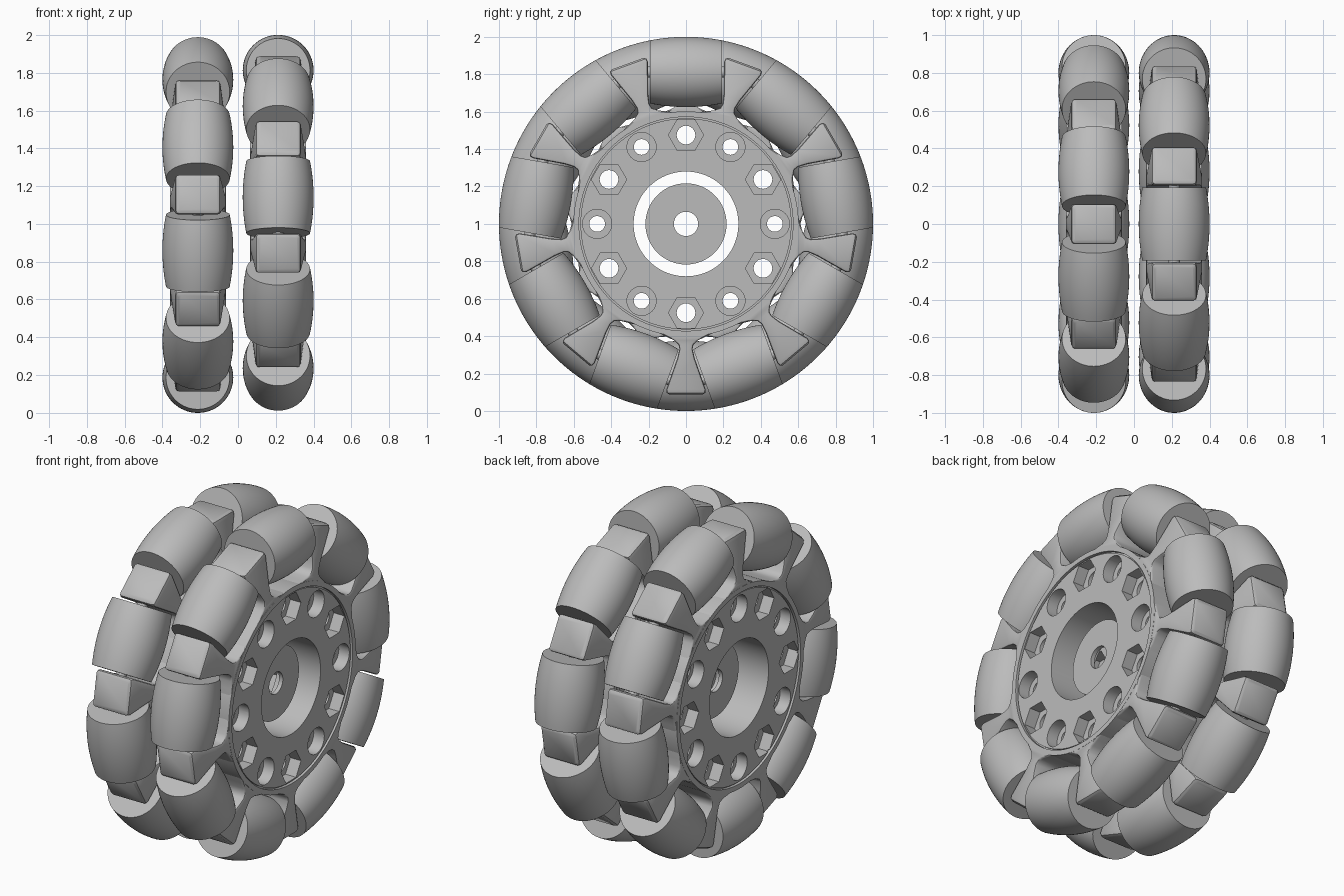
import bpy, bmesh
from math import pi, sin, cos, sqrt, radians
from mathutils import Matrix, Vector

if "Cube" in bpy.data.objects:
    bpy.data.objects.remove(bpy.data.objects["Cube"])

grey = bpy.data.materials.new("plain_grey")
grey.use_nodes = True
GREY = (0.5, 0.5, 0.5, 1)
grey.diffuse_color = GREY
grey.node_tree.nodes["Principled BSDF"].inputs["Base Color"].default_value = GREY

ROLLERS = 9
WHEEL_X = 0.2125
ROLLER_R = 0.1875
AXIS_R = 1 - ROLLER_R
HALF_LEN = 0.193
BOLT_R = 0.475


def finish(bm, name, angle=30):
    bmesh.ops.recalc_face_normals(bm, faces=bm.faces)
    mesh = bpy.data.meshes.new(name)
    bm.to_mesh(mesh)
    bm.free()
    mesh.materials.append(grey)
    obj = bpy.data.objects.new(name, mesh)
    bpy.context.collection.objects.link(obj)
    smooth(obj, angle)
    return obj


def smooth(obj, angle=30):
    bpy.ops.object.select_all(action='DESELECT')
    obj.select_set(True)
    bpy.context.view_layer.objects.active = obj
    bpy.ops.object.shade_smooth_by_angle(angle=radians(angle))


def loft(bm, rings, closed=False):
    """Skin a list of equal-length point rings, capping the ends unless closed."""
    loops = [[bm.verts.new(p) for p in ring] for ring in rings]
    n = len(loops[0])
    pairs = list(zip(loops, loops[1:])) + ([(loops[-1], loops[0])] if closed else [])
    for a, b in pairs:
        for i in range(n):
            j = (i + 1) % n
            bm.faces.new((a[i], a[j], b[j], b[i]))
    if not closed:
        bm.faces.new(loops[0])
        bm.faces.new(loops[-1])


def circle(x, r, n, cy=0, cz=0):
    return [Vector((x, cy + r * cos(2 * pi * i / n), cz + r * sin(2 * pi * i / n)))
            for i in range(n)]


def lathe(name, profile, n, closed=False):
    """Turn (x, radius) points around the x axis."""
    bm = bmesh.new()
    loft(bm, [circle(x, r, n) for x, r in profile], closed)
    return finish(bm, name)


def copy(obj, name, matrix):
    new = bpy.data.objects.new(name, obj.data)
    bpy.context.collection.objects.link(new)
    new.matrix_world = matrix
    return new


def bolt_cutter(specs):
    """Cylinders or hexagons on the bolt circle: (angle, radius, sides, x0, x1)."""
    bm = bmesh.new()
    for deg, r, n, x0, x1 in specs:
        cy, cz = BOLT_R * cos(radians(deg)), BOLT_R * sin(radians(deg))
        loft(bm, [circle(x, r, n, cy, cz) for x in (x0, x1)])
    obj = finish(bm, "cutter")
    obj.hide_render = True
    return obj


# Hub: turned plate with a shallow groove and a raised rim
side = [(0.14, 0.28), (0.14, 0.564), (0.13, 0.564), (0.13, 0.572),
        (0.148, 0.572), (0.148, 0.602)]
hub = lathe("hub", side + [(-x, r) for x, r in reversed(side)], 108, True)

# Bolt holes, then hexagon and round recesses that swap from side to side
holes, recesses = [], []
for k in range(12):
    deg, hexed = 30 * k, k % 2 == 1
    holes.append((deg, 0.05 if hexed else 0.042, 24, -1, 1))
    out = 1 if hexed else -1
    recesses.append((deg, 0.094, 6, out * 0.07, out))
    recesses.append((deg, 0.078, 32, -out * 0.07, -out))
cutters = [bolt_cutter(holes), bolt_cutter(recesses)]
for c in cutters:
    mod = hub.modifiers.new("cut", 'BOOLEAN')
    mod.operation, mod.solver, mod.object = 'DIFFERENCE', 'EXACT', c
bpy.context.view_layer.update()
depsgraph = bpy.context.evaluated_depsgraph_get()
hub.data = bpy.data.meshes.new_from_object(hub.evaluated_get(depsgraph))
hub.modifiers.clear()
for c in cutters:
    bpy.data.objects.remove(c)
smooth(hub)

# Thin centre disc with an axle hole
disc = lathe("centre_disc", [(0.015, 0.065), (0.015, 0.217), (0.04, 0.217), (0.04, 0.065)],
             64, True)

# Barrel roller: its outline follows the wheel's outer circle
steps = [HALF_LEN * (i / 8 - 1) for i in range(17)]
roller = lathe("roller", [(x, sqrt(1 - x * x) - AXIS_R) for x in steps], 64)
pin = lathe("roller_pin", [(-0.23, 0.03), (0.23, 0.03)], 20)

# Spoke: wedge block flaring into the rim, (radius, half width, half depth)
bm = bmesh.new()
sections = [(0.58, 0.15, 0.147), (0.603, 0.105, 0.147), (0.622, 0.065, 0.147),
            (0.645, 0.04, 0.147), (0.67, 0.035, 0.147), (0.72, 0.047, 0.142),
            (0.885, 0.105, 0.12), (0.903, 0.103, 0.115), (0.912, 0.09, 0.103)]
rings = []
for r, w, d in sections:
    b = min(0.014, w * 0.3)
    quarter = [(d, w - b), (d - 0.3 * b, w - 0.3 * b), (d - b, w)]
    ring = quarter + [(-x, y) for x, y in reversed(quarter)]
    ring += [(-x, -y) for x, y in ring]
    rings.append([Vector((x, y, r)) for x, y in ring])
loft(bm, rings)
spoke = finish(bm, "spoke", 35)

# Two wheels, the second turned half a roller pitch
for label, sx, turn in (("left", 1, 0), ("right", -1, pi)):
    base = Matrix.Translation((sx * WHEEL_X, 0, 1)) @ Matrix.Rotation(turn, 4, 'X')
    copy(hub, label + "_hub", base)
    copy(disc, label + "_centre_disc", base)
    for k in range(ROLLERS):
        a = 2 * pi * k / ROLLERS
        spin = base @ Matrix.Rotation(a, 4, 'X')
        seat = spin @ Matrix.Translation((0, 0, AXIS_R)) @ Matrix.Rotation(pi / 2, 4, 'Z')
        copy(roller, f"{label}_roller_{k + 1}", seat)
        copy(pin, f"{label}_roller_pin_{k + 1}", seat)
        copy(spoke, f"{label}_spoke_{k + 1}", spin @ Matrix.Rotation(pi / ROLLERS, 4, 'X'))

# Remove the pattern parts, leaving only the placed copies
for part in (hub, disc, roller, pin, spoke):
    bpy.data.objects.remove(part)
